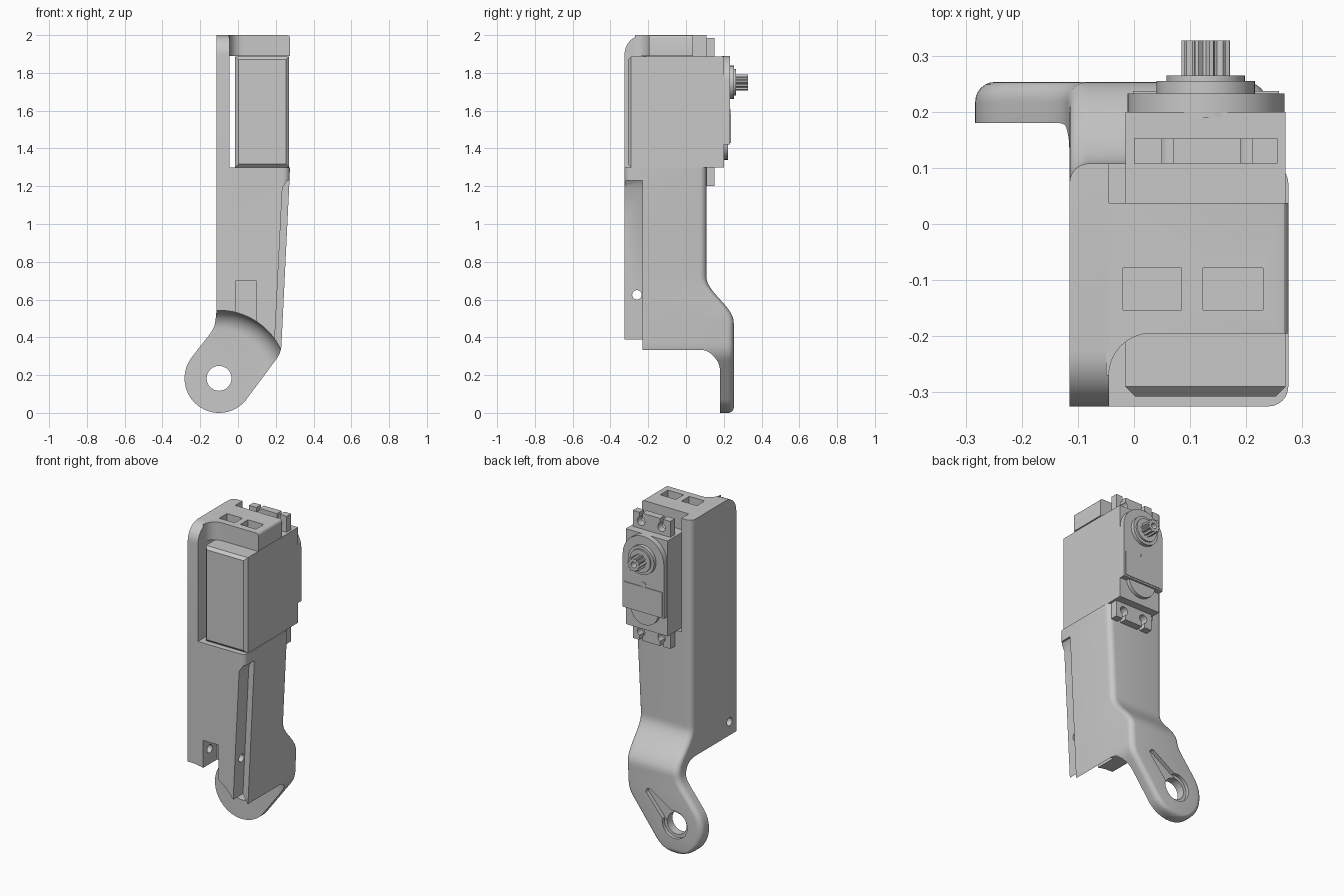
import bpy, bmesh
from math import sin, cos, pi, sqrt, radians

if "Cube" in bpy.data.objects:
    bpy.data.objects.remove(bpy.data.objects["Cube"])

grey = bpy.data.materials.new("plain grey")
grey.use_nodes = True
grey.diffuse_color = (0.58, 0.58, 0.58, 1)
grey.node_tree.nodes["Principled BSDF"].inputs["Base Color"].default_value = grey.diffuse_color


# Skin a list of matching rings and cap both ends
def skin(name, rings):
    bm = bmesh.new()
    loops = [[bm.verts.new(p) for p in ring] for ring in rings]
    n = len(loops[0])
    for a, b in zip(loops, loops[1:]):
        for i in range(n):
            j = (i + 1) % n
            bm.faces.new((a[i], a[j], b[j], b[i]))
    bm.faces.new(loops[0])
    bm.faces.new(loops[-1])
    bmesh.ops.recalc_face_normals(bm, faces=bm.faces)
    mesh = bpy.data.meshes.new(name)
    bm.to_mesh(mesh)
    bm.free()
    mesh.materials.append(grey)
    obj = bpy.data.objects.new(name, mesh)
    bpy.context.collection.objects.link(obj)
    return obj


PLACE = {"x": lambda u, v, d: (d, u, v),
         "y": lambda u, v, d: (u, d, v),
         "z": lambda u, v, d: (u, v, d)}


def prism(name, pts, axis, lo, hi):
    return skin(name, [[PLACE[axis](u, v, d) for u, v in pts] for d in (lo, hi)])


def box(name, x, y, z):
    return prism(name, [(x[0], y[0]), (x[1], y[0]), (x[1], y[1]), (x[0], y[1])], "z", *z)


def arc(cx, cy, r, start, end, n=8):
    angles = [radians(start + (end - start) * i / n) for i in range(n + 1)]
    return [(cx + r * cos(a), cy + r * sin(a)) for a in angles]


def disc(cx, cy, r, n=32):
    return arc(cx, cy, r, 0, 360, n)[:-1]


def boolean(obj, tool, operation="DIFFERENCE"):
    mod = obj.modifiers.new("bool", "BOOLEAN")
    mod.operation, mod.solver, mod.object = operation, "EXACT", tool
    bpy.context.view_layer.objects.active = obj
    bpy.ops.object.modifier_apply(modifier=mod.name)
    bpy.data.objects.remove(tool)


def bevel_where(obj, rule, width, segments=1):
    bm = bmesh.new()
    bm.from_mesh(obj.data)
    edges = [e for e in bm.edges if all(rule(v.co) for v in e.verts)]
    bmesh.ops.bevel(bm, geom=edges, offset=width, segments=segments, profile=0.5, affect="EDGES")
    bm.to_mesh(obj.data)
    bm.free()


def interp(table, t):
    for (a, va), (b, vb) in zip(table, table[1:]):
        if t <= b:
            return va + (vb - va) * max(0, t - a) / (b - a)
    return table[-1][1]


# Leg: horizontal sections, round at the foot and straight above
PX, PZ, R = -0.1, 0.183, 0.183
WALL, FRONT, BACK = -0.115, -0.325, 0.108
left_edge = [(0.285, -0.252), (0.35, -0.202), (0.42, -0.146), (0.46, -0.124), (0.52, WALL)]
right_edge = [(0.07, 0.043), (0.30, 0.215), (0.34, 0.229), (1.22, 0.272), (1.3, 0.275)]


def section(z):
    half = sqrt(max(0, R * R - (z - PZ) ** 2))
    x0 = PX - half if z < 0.285 else interp(left_edge, z)
    x1 = PX + half if z < 0.07 else interp(right_edge, z)
    t = min(1, max(0, (z - 0.48) / 0.24))
    back = 0.253 - (0.253 - BACK) * t * t * (3 - 2 * t)
    if z < 0.03:
        back -= 0.03 - sqrt(0.0009 - (0.03 - z) ** 2)
    r = min(0.035, (x1 - x0) * 0.45)
    ring = [(x0, FRONT)] + arc(x1 - r, FRONT + r, r, -90, 0, 6)
    ring += arc(x1 - r, back - r, r, 0, 90, 6) + arc(x0 + r, back - r, r, 90, 180, 6)
    return [(x, y, z) for x, y in ring]


levels = [PZ - R * cos(pi * i / 40) for i in range(1, 26)]
levels += [0.27 + 0.02 * i for i in range(25)] + [1.0, 1.22, 1.3]
leg = skin("leg_bracket", [section(z) for z in levels])

# Round clearance around the pivot, ending in a fillet at the foot
profile = [(0.36, -0.6), (0.36, 0.03)]
profile += [(0.26 + u, 0.08 + v) for u, v in arc(0, 0, 0.1, 0, 90)]
clearance = skin("clearance", [[(PX + r * cos(a), y, PZ + r * sin(a))
                                for a in [2 * pi * i / 64 for i in range(64)]] for r, y in profile])
boolean(leg, clearance)

# Corner rebate, hinge notch and pin hole
rebate = [(0.185, 0.2), (0.235, 1.19), (0.26, 1.23), (0.4, 1.23), (0.4, 0.2)]
boolean(leg, prism("rebate", rebate, "y", -0.5, -0.23))
boolean(leg, box("notch", (-0.01, 0.095), (-0.5, -0.19), (0.2, 0.7)))
boolean(leg, prism("pin_hole", disc(-0.26, 0.625, 0.025, 20), "x", -0.5, 0.5))

# Foot hole, counterbore and tapering slot
boolean(leg, prism("pivot_hole", disc(PX, PZ, 0.066), "y", 0.1, 0.4))
boolean(leg, prism("counterbore", disc(PX, PZ, 0.085), "y", 0.232, 0.4))
slot = arc(0.075, 0.34, 0.02, -48, 132) + arc(PX + 0.03, PZ + 0.03, 0.05, 132, 312)
boolean(leg, prism("slot", slot, "y", 0.228, 0.4))

# Upright wall with a rounded front top corner
wall = prism("wall", [(FRONT, 1.3)] + arc(FRONT + 0.1, 1.9, 0.1, 180, 90, 10)
             + [(BACK, 2), (BACK, 1.3)], "x", WALL, -0.045)
bevel_where(wall, lambda v: v.x < -0.1 and v.y > 0.1, 0.035, 6)

# Top block blended into the wall, with two pockets
block = prism("top_block", [(-0.05, 0.037), (-0.05, -0.27)] + arc(0.03, -0.27, 0.075, 180, 90)
              + [(0.275, -0.195), (0.275, 0.037)], "z", 1.89, 2)
bevel_where(block, lambda v: v.x > 0.27 and v.z > 1.99, 0.015, 3)
for x0, x1 in ((-0.02, 0.085), (0.123, 0.23)):
    boolean(block, box("pocket", (x0, x1), (-0.153, -0.078), (1.925, 2.1)))

# Servo case with a chamfered front
case = box("servo_case", (-0.015, 0.27), (-0.307, 0.2), (1.3, 1.887))
bevel_where(case, lambda v: v.y < -0.3, 0.017)

# Mounting ears with open screw slots
ears = []
for name, z0, z1, outer in (("upper_ear", 1.88, 1.985, 1), ("lower_ear", 1.2, 1.305, -1)):
    ear = box(name, (0, 0.256), (0.108, 0.152), (z0, z1))
    mid = (z0 + z1) / 2
    for x in (0.06, 0.2):
        boolean(ear, prism("screw_hole", disc(x, mid, 0.026, 24), "y", 0, 0.3))
        boolean(ear, box("gap", (x - 0.01, x + 0.01), (0, 0.3), sorted((mid, mid + outer * 0.2))))
    ears.append(ear)

# Gear cover, label plate and lower boss
CX, CZ = 0.128, 1.75
cover = prism("gear_cover", arc(CX, CZ, 0.14, 0, 180, 24) + [(CX - 0.14, 1.42), (CX + 0.14, 1.42)],
              "y", 0.19, 0.233)
lower = prism("lower_boss", disc(CX, 1.435, 0.095), "y", 0.19, 0.222)
label = box("label_plate", (CX - 0.13, CX + 0.13), (0.23, 0.237), (1.43, 1.58))
screw = prism("cover_screw", disc(CX, 1.59, 0.02, 20), "y", 0.23, 0.236)

# Output bearing and splined shaft
bearing = prism("bearing", disc(CX, CZ, 0.088), "y", 0.22, 0.255)
collar = prism("collar", disc(CX, CZ, 0.07), "y", 0.25, 0.265)
teeth = []
for i in range(40):
    r = 0.043 if i % 4 < 2 else 0.034
    teeth.append((CX + r * cos(i * pi / 20), CZ + r * sin(i * pi / 20)))
shaft = prism("splined_shaft", teeth, "y", 0.25, 0.327)
boolean(shaft, prism("bore", disc(CX, CZ, 0.018, 20), "y", 0.28, 0.4))

# Smooth rounded surfaces, keep edges sharp
bpy.ops.object.select_all(action="DESELECT")
for obj in [leg, wall, block, case, cover, lower, label, screw, bearing, collar, shaft] + ears:
    obj.select_set(True)
bpy.context.view_layer.objects.active = leg
bpy.ops.object.shade_smooth_by_angle(angle=radians(30))
